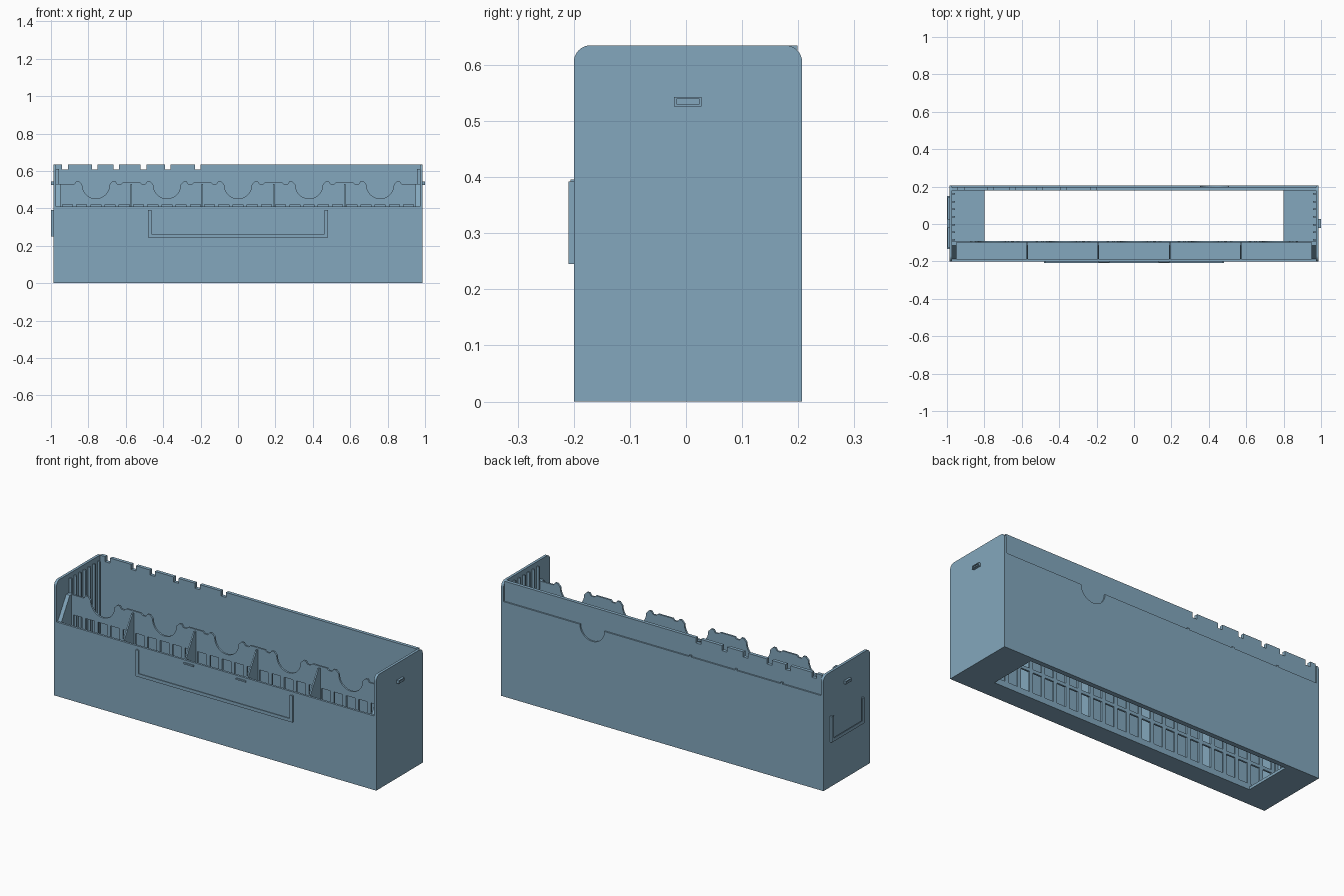
import bpy, bmesh, math
from mathutils import Vector

if "Cube" in bpy.data.objects:
    bpy.data.objects.remove(bpy.data.objects["Cube"])

mat = bpy.data.materials.new("dusty_blue")
mat.diffuse_color = (0.227, 0.386, 0.509, 1)
mat.use_nodes = True
mat.node_tree.nodes["Principled BSDF"].inputs["Base Color"].default_value = mat.diffuse_color


def finish(bm, name):
    bmesh.ops.recalc_face_normals(bm, faces=bm.faces)
    me = bpy.data.meshes.new(name)
    bm.to_mesh(me)
    bm.free()
    me.materials.append(mat)
    ob = bpy.data.objects.new(name, me)
    bpy.context.collection.objects.link(ob)
    return ob


def boxes(name, specs):
    """One object from several (x0, x1, y0, y1, z0, z1) boxes."""
    bm = bmesh.new()
    for x0, x1, y0, y1, z0, z1 in specs:
        vs = bmesh.ops.create_cube(bm, size=1)["verts"]
        for v in vs:
            v.co = Vector(((x0 + x1) / 2 + v.co.x * (x1 - x0),
                           (y0 + y1) / 2 + v.co.y * (y1 - y0),
                           (z0 + z1) / 2 + v.co.z * (z1 - z0)))
    return finish(bm, name)


def plate(name, pts, axis, a, b):
    """Extrude an outline: axis 'y' takes (x, z) points, axis 'x' takes (y, z)."""
    bm = bmesh.new()
    vs = [bm.verts.new((p, a, q) if axis == "y" else (a, p, q)) for p, q in pts]
    f = bm.faces.new(vs)
    ext = bmesh.ops.extrude_face_region(bm, geom=[f])["geom"]
    d = Vector((0, b - a, 0)) if axis == "y" else Vector((b - a, 0, 0))
    bmesh.ops.translate(bm, verts=[g for g in ext if isinstance(g, bmesh.types.BMVert)], vec=d)
    return finish(bm, name)


def arc(cx, cz, r, a0, a1, n):
    return [(cx + r * math.cos(math.radians(a0 + (a1 - a0) * i / n)),
             cz + r * math.sin(math.radians(a0 + (a1 - a0) * i / n))) for i in range(n + 1)]


X0, X1, Y0, Y1, H = -0.987, 0.987, -0.2, 0.207, 0.635
XI = 0.972          # inner face of the side walls
GY0, GY1 = -0.1, -0.09   # inner grille wall
FRONT_H, WALL_H = 0.41, 0.53
PITCH = 0.38

# Floor frame around the large opening
boxes("floor", [(X0, X1, Y0, GY1, 0, 0.015), (X0, X1, 0.18, Y1, 0, 0.015),
                (X0, -0.8, GY1, 0.18, 0, 0.015), (0.8, X1, GY1, 0.18, 0, 0.015)])

# Side walls with rounded upper corners
side = ([(Y0, 0), (Y1, 0)] + arc(Y1 - 0.03, H - 0.03, 0.03, 0, 90, 8)
        + arc(Y0 + 0.03, H - 0.03, 0.03, 90, 180, 8))
plate("left_wall", side, "x", X0, -XI)
plate("right_wall", side, "x", XI, X1)

# Front wall
boxes("front_wall", [(X0, X1, Y0, Y0 + 0.012, 0, FRONT_H)])

# Back wall with square notches in the top edge
top = [(-XI, H)]
for x in (-0.925, -0.765, -0.65, -0.505, -0.375, -0.215):
    top += [(x - 0.015, H), (x - 0.015, H - 0.028), (x + 0.015, H - 0.028), (x + 0.015, H)]
plate("back_wall", [(XI, 0), (-XI, 0)] + top + [(XI, H)], "y", 0.18, 0.199)

# Outer back panel with a finger notch, and small catches on its rim
plate("back_panel", [(-XI, 0), (XI, 0), (XI, 0.525)] + arc(0.43, 0.525, 0.075, 0, -180, 20)
      + [(-XI, 0.525)], "y", 0.199, Y1)
boxes("back_catches", [(x - 0.006, x + 0.006, 0.199, Y1, 0.525, 0.533)
                       for x in (-0.17, -0.45, -0.73)])

# Inner grille: three rows of tall windows, five per compartment
bars = []
for i in range(26):
    x = -0.95 + i * PITCH / 5
    bars.append((x - 0.011, x + 0.011, GY0, GY1, 0.015, 0.42))
for z in (0.015, 0.145, 0.28):
    bars.append((-XI, XI, GY0, GY1, z, z + 0.018))
boxes("grille", bars)

# Upper grille panel with finger cut-outs and raised tabs between them
edge = [(-XI, 0.42), (XI, 0.42), (XI, WALL_H)]
for k in range(2, -3, -1):
    c = k * PITCH
    edge += [(c + 0.115, WALL_H), (c + 0.105, 0.545), (c + 0.09, 0.545), (c + 0.075, WALL_H)]
    edge += arc(c, 0.525, 0.073, 0, -180, 20)
    edge += [(c - 0.075, WALL_H), (c - 0.09, 0.545), (c - 0.105, 0.545), (c - 0.115, WALL_H)]
    if k > -2:
        edge += [(c - 0.135, WALL_H), (c - 0.145, 0.54), (c - 0.235, 0.54), (c - 0.245, WALL_H)]
edge += [(-XI, WALL_H)]
plate("finger_panel", edge, "y", GY0, GY1)

# Compartment dividers and thick end cheeks, sloping up towards the grille
slope = [(Y0 + 0.012, 0.015), (GY0, 0.015), (GY0, WALL_H), (GY0 - 0.015, WALL_H),
         (Y0 + 0.012, FRONT_H)]
for i in range(4):
    x = (i - 1.5) * PITCH
    plate(f"divider_{i + 1}", slope, "x", x - 0.004, x + 0.004)
plate("left_cheek", slope, "x", -XI, -0.95)
plate("right_cheek", slope, "x", 0.95, XI)

# Vertical ribs inside both side walls
ribs = []
for i in range(7):
    y = -0.085 + i * 0.041
    for s in (-1, 1):
        a, b = sorted((s * 0.957, s * XI))
        ribs.append((a, b, y - 0.004, y + 0.004, 0.015, 0.61))
boxes("side_ribs", ribs)


def label_holder(name, half, z0, z1, place):
    """U-shaped channel: thin outer rim with a raised inner lip."""
    t = 0.008
    parts = [(-half, half, 0, 0.012, z0, z0 + t),
             (-half, -half + t, 0, 0.012, z0, z1), (half - t, half, 0, 0.012, z0, z1),
             (-half, half, 0.007, 0.012, z0, z0 + 0.018),
             (-half, -half + 0.018, 0.007, 0.012, z0, z1),
             (half - 0.018, half, 0.007, 0.012, z0, z1)]
    boxes(name, [place(*p) for p in parts])


# Label holders on the front and left side, with front clips
label_holder("front_label_holder", 0.48, 0.245, 0.392,
             lambda a, b, c, d, e, f: (a, b, Y0 - d * 0.8, Y0 - c * 0.8, e, f))
label_holder("side_label_holder", 0.142, 0.25, 0.392,
             lambda a, b, c, d, e, f: (X0 - d, X0 - c, a + 0.008, b + 0.008, e, f))
boxes("label_clips", [(x - 0.03, x + 0.03, Y0 - 0.006, Y0, 0.388, 0.396) for x in (-0.16, 0.16)])

# Small catches on both side walls: a rim around a shallow recess
catch = []
for a, b, lo, hi in ((X1, 1.0, X1, 0.994), (-1.0, X0, -0.994, X0)):
    catch += [(a, b, -0.021, 0.028, 0.526, 0.530), (a, b, -0.021, 0.028, 0.539, 0.543),
              (a, b, -0.021, -0.017, 0.530, 0.539), (a, b, 0.024, 0.028, 0.530, 0.539),
              (lo, hi, -0.017, 0.024, 0.530, 0.539)]
boxes("side_catches", catch)
